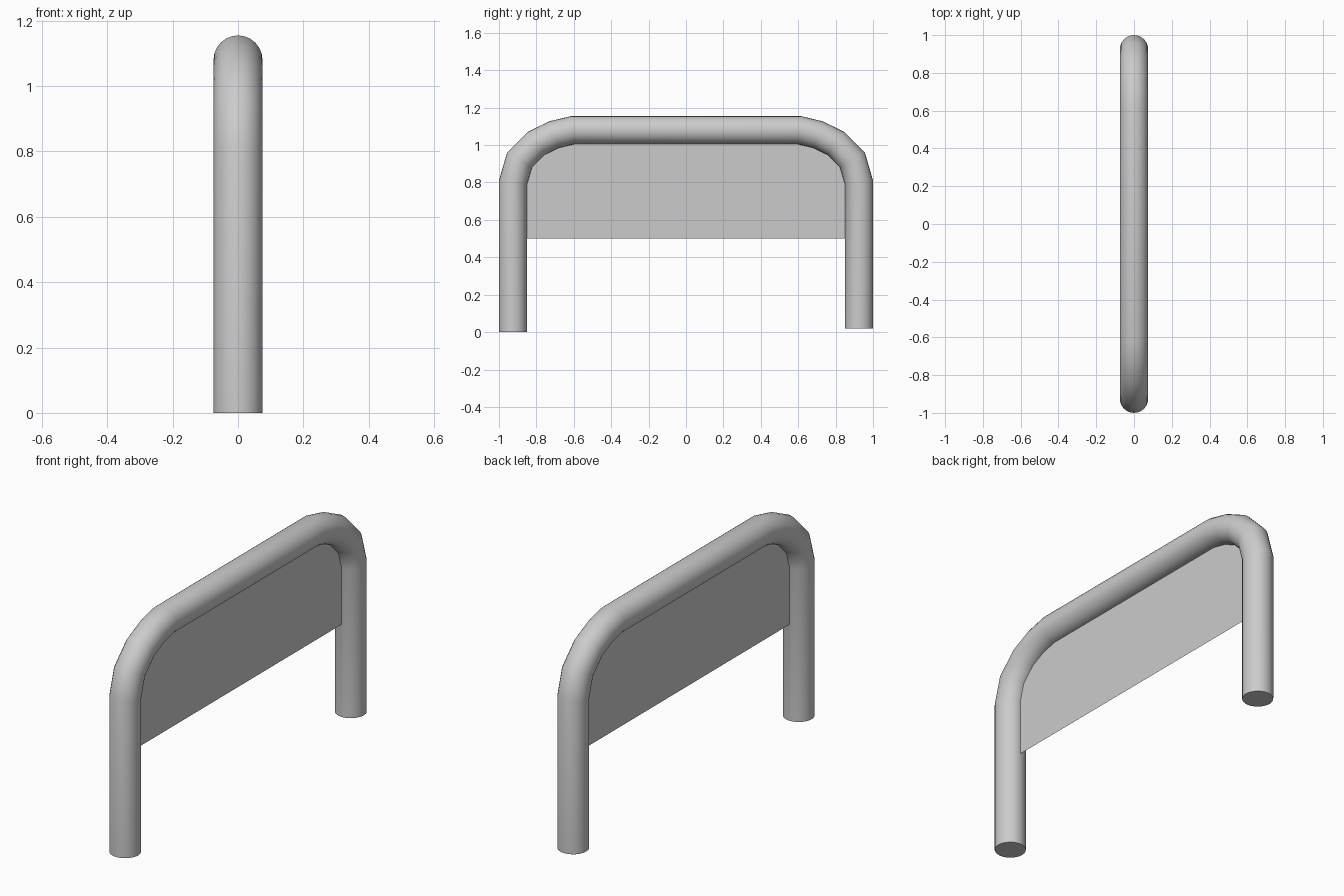
import bpy, bmesh, math
from mathutils import Vector

if "Cube" in bpy.data.objects:
    bpy.data.objects.remove(bpy.data.objects["Cube"])

R, SIDES = 0.075, 24

# Centre line of the tube in the (y, z) plane; the right foot ends slightly higher
bend = [(-0.925, 0.80), (-0.89, 0.92), (-0.80, 1.01), (-0.705, 1.056), (-0.605, 1.08)]
path = [(-0.925, 0.0)] + bend + [(-y, z) for y, z in reversed(bend)] + [(0.925, 0.02)]
path = [Vector(p) for p in path]


def outward(i):
    """Mitred outward offset of the tube wall at path point i."""
    dirs = [(path[j + 1] - path[j]).normalized()
            for j in (i - 1, i) if 0 <= j < len(path) - 1]
    normals = [Vector((-d.y, d.x)) for d in dirs]
    n = sum(normals, Vector((0, 0))).normalized()
    return n * (R / n.dot(normals[0]))


def finish(bm, name):
    bmesh.ops.recalc_face_normals(bm, faces=bm.faces)
    mesh = bpy.data.meshes.new(name)
    bm.to_mesh(mesh)
    bm.free()
    obj = bpy.data.objects.new(name, mesh)
    bpy.context.collection.objects.link(obj)
    return obj


# Bent tube frame with closed feet
bm = bmesh.new()
rings = []
for i, p in enumerate(path):
    off = outward(i)
    ring = []
    for k in range(SIDES):
        a = 2 * math.pi * k / SIDES
        q = p + off * math.cos(a)
        ring.append(bm.verts.new((R * math.sin(a), q.x, q.y)))
    rings.append(ring)
for a, b in zip(rings, rings[1:]):
    for k in range(SIDES):
        m = (k + 1) % SIDES
        bm.faces.new((a[k], a[m], b[m], b[k]))
bm.faces.new(rings[0])
bm.faces.new(rings[-1])
frame = finish(bm, "tube_frame")
bpy.context.view_layer.objects.active = frame
frame.select_set(True)
bpy.ops.object.shade_smooth_by_angle(angle=math.radians(40))

# Thin sheet filling the upper part of the frame
bm = bmesh.new()
inner = [path[i] - outward(i) for i in range(1, len(path) - 1)]
outline = [Vector((-0.85, 0.5))] + inner + [Vector((0.85, 0.5))]
bm.faces.new([bm.verts.new((0, p.x, p.y)) for p in outline])
finish(bm, "infill_panel")
